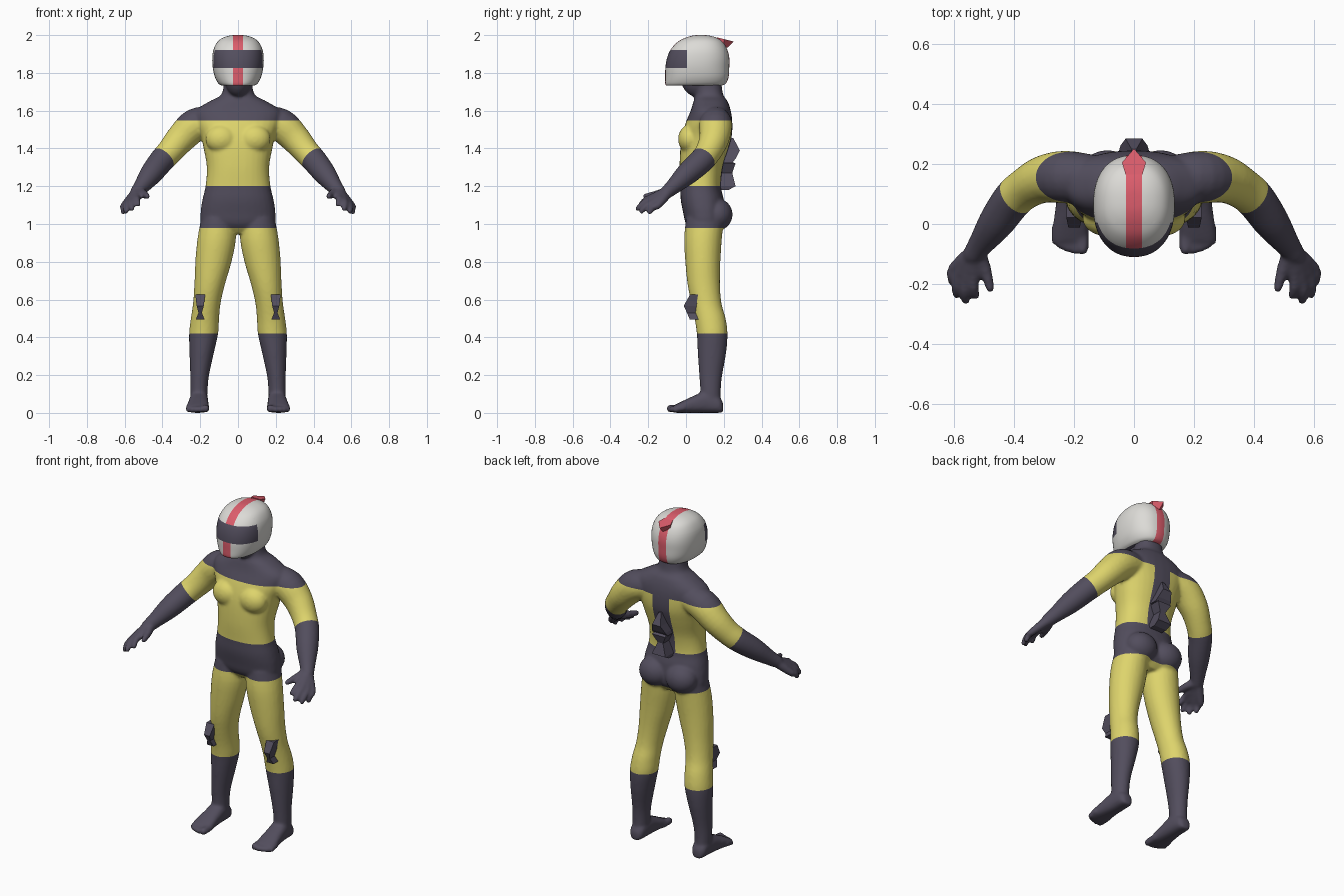
import bpy, bmesh, math
from mathutils import Vector as V

if "Cube" in bpy.data.objects:
    bpy.data.objects.remove(bpy.data.objects["Cube"])


def mat(name, rgb):
    m = bpy.data.materials.new(name)
    m.diffuse_color = (*rgb, 1)
    m.use_nodes = True
    m.node_tree.nodes["Principled BSDF"].inputs["Base Color"].default_value = m.diffuse_color
    return m


YELLOW = mat("suit yellow", (0.73, 0.66, 0.15))
DARK = mat("charcoal", (0.085, 0.075, 0.11))
WHITE = mat("shell white", (0.72, 0.71, 0.68))
RED = mat("stripe red", (0.72, 0.11, 0.15))


def smooth_rows(rows, steps=4):
    """Catmull-Rom interpolation through rows of numbers."""
    out = []
    for i in range(len(rows) - 1):
        a, b = rows[max(i - 1, 0)], rows[i]
        c, d = rows[i + 1], rows[min(i + 2, len(rows) - 1)]
        for s in range(steps):
            t = s / steps
            out.append([0.5 * (2 * q + (r - p) * t + (2 * p - 5 * q + 4 * r - w) * t * t
                               + (3 * q - p - 3 * r + w) * t ** 3)
                        for p, q, r, w in zip(a, b, c, d)])
    return out + [list(rows[-1])]


def loft(bm, rings, n=24, power=2.0, sides=(1,)):
    """Closed skin through (centre, half axis, half axis) rings."""
    for sx in sides:
        loops = []
        for c, u, v in rings:
            loop = []
            for k in range(n):
                t = 2 * math.pi * k / n
                cu, sv = math.cos(t), math.sin(t)
                p = (c + u * math.copysign(abs(cu) ** (2 / power), cu)
                     + v * math.copysign(abs(sv) ** (2 / power), sv))
                loop.append(bm.verts.new((p.x * sx, p.y, p.z)))
            loops.append(loop)
        faces = [bm.faces.new(loops[0]), bm.faces.new(loops[-1])]
        for a, b in zip(loops, loops[1:]):
            for k in range(n):
                j = (k + 1) % n
                faces.append(bm.faces.new((a[k], a[j], b[j], b[k])))
        bmesh.ops.recalc_face_normals(bm, faces=faces)


def column(bm, rows, **kw):
    """Upright loft from (centre x, half width, front y, back y, z)."""
    loft(bm, [(V((x, (f + b) / 2, z)), V((w, 0, 0)), V((0, (b - f) / 2, 0)))
              for x, w, f, b, z in smooth_rows(rows)], **kw)


def tube(bm, rows, n=16):
    """Mirrored round limb along (x, y, z, radius), with rounded tips."""
    pts = smooth_rows(rows)
    cs = [V(p[:3]) for p in pts]
    rings = []
    for i, p in enumerate(pts):
        t = (cs[min(i + 1, len(cs) - 1)] - cs[max(i - 1, 0)]).normalized()
        u = t.cross(V((0.3, 0.5, 1))).normalized()
        rings.append((cs[i], u * p[3], t.cross(u) * p[3]))
    for k in (0.5, 0.8, 0.97):
        s = math.sqrt(1 - k * k)
        rings.append((cs[-1] + t * pts[-1][3] * k, rings[len(pts) - 1][1] * s,
                      rings[len(pts) - 1][2] * s))
    loft(bm, rings, n, sides=(1, -1))


def ball(bm, c, r, sides=(1, -1)):
    rings = []
    for i in range(1, 14):
        a = math.pi * i / 14
        s = math.sin(a)
        rings.append((V((c[0], c[1], c[2] - r[2] * math.cos(a))),
                      V((r[0] * s, 0, 0)), V((0, r[1] * s, 0))))
    loft(bm, rings, sides=sides)


def cut(bm, co, no, test=lambda f: True):
    fs = [f for f in bm.faces if test(f)]
    es = {e for f in fs for e in f.edges}
    vs = {v for f in fs for v in f.verts}
    bmesh.ops.bisect_plane(bm, geom=list(vs) + list(es) + fs, plane_co=co, plane_no=no)


def finish(bm, name, mats, rule=None, smooth=True):
    me = bpy.data.meshes.new(name)
    for m in mats:
        me.materials.append(m)
    for f in bm.faces:
        f.smooth = smooth
        f.material_index = rule(f.calc_center_median(), f) if rule else 0
    bm.to_mesh(me)
    bm.free()
    ob = bpy.data.objects.new(name, me)
    bpy.context.collection.objects.link(ob)
    return ob


# Torso and neck
bm = bmesh.new()
column(bm, [(0, .10, .04, .16, .95), (0, .19, .0, .20, 1.0), (0, .198, -.015, .205, 1.06),
            (0, .188, -.028, .20, 1.13), (0, .172, -.03, .185, 1.2), (0, .165, -.034, .195, 1.3),
            (0, .182, -.03, .225, 1.4), (0, .198, -.02, .243, 1.47), (0, .225, .0, .245, 1.54),
            (0, .225, .025, .237, 1.6), (0, .15, .04, .22, 1.65), (0, .085, .052, .195, 1.69),
            (0, .075, .05, .185, 1.79)], n=32, power=2.3)
ball(bm, (.088, .02, 1.45), (.085, .062, .075))      # chest
ball(bm, (.088, .165, 1.05), (.095, .082, .085))     # buttocks
ball(bm, (0, .065, 1.79), (.075, .098, .12), (1,))   # head

# Legs
column(bm, [(.105, .09, .0, .2, 1.03), (.113, .102, -.01, .19, .92), (.13, .096, -.004, .182, .8),
            (.15, .081, .008, .18, .68), (.165, .073, .028, .188, .58), (.175, .075, .045, .21, .5),
            (.182, .077, .057, .22, .42), (.192, .065, .062, .213, .32), (.203, .05, .07, .192, .2),
            (.207, .046, .075, .184, .12), (.207, .044, .075, .185, .03)], sides=(1, -1))

# Feet and toes
loft(bm, [(V((x, y, h / 2)), V((w, 0, 0)), V((0, 0, h / 2))) for x, y, w, h in smooth_rows(
    [(.207, .197, .022, .05), (.207, .175, .042, .085), (.207, .11, .049, .115), (.21, .04, .054, .09),
     (.213, -.02, .06, .062), (.215, -.06, .058, .042)])], power=2.5, sides=(1, -1))
for x, y, r in ((.172, -.083, .021), (.198, -.086, .016), (.221, -.08, .016),
                (.243, -.07, .016), (.262, -.056, .015)):
    tube(bm, [(x, -.01, .026, r), (x, y * .6, .024, r), (x, y, r + .002, r)], 12)

# Arms
tube(bm, [(.13, .155, 1.55, .075), (.225, .157, 1.525, .088), (.30, .15, 1.455, .08),
          (.36, .12, 1.385, .07), (.405, .082, 1.335, .067), (.46, .005, 1.265, .06),
          (.51, -.065, 1.2, .043), (.535, -.1, 1.17, .036)], 20)

# Fingers, each running from the wrist through its knuckle
for k, t in (((.535, -.175, 1.142), (.528, -.238, 1.105)), ((.56, -.185, 1.127), (.562, -.255, 1.082)),
             ((.583, -.172, 1.112), (.593, -.235, 1.068)), ((.60, -.148, 1.1), (.607, -.192, 1.063))):
    mid = (V(k) + V(t)) / 2 + V((.004, -.006, .006))
    tube(bm, [(.53, -.09, 1.175, .03), (*k, .021), (*mid, .017), (*t, .015)], 12)
tube(bm, [(.528, -.085, 1.175, .03), (.498, -.15, 1.158, .022), (.48, -.215, 1.147, .015)], 12)

# Fuse the parts into one skin
raw = finish(bm, "raw_body", [])
rm = raw.modifiers.new("fuse", 'REMESH')
rm.mode, rm.voxel_size = 'VOXEL', 0.008
sm = raw.modifiers.new("soften", 'SMOOTH')
sm.factor, sm.iterations = 0.5, 7
fused = bpy.data.meshes.new_from_object(raw.evaluated_get(bpy.context.evaluated_depsgraph_get()))
bpy.data.objects.remove(raw)
bm = bmesh.new()
bm.from_mesh(fused)
bpy.data.meshes.remove(fused)

# Suit colours
for z in (.42, .98, 1.2, 1.548):
    cut(bm, (0, 0, z), (0, 0, 1), lambda f: abs(f.calc_center_median().x) < .4)
for s in (1, -1):
    cut(bm, (s * .392, .09, 1.35), (s * .6, -.5, -.63),
        lambda f: f.calc_center_median().x * s > .3)
    cut(bm, (s * .055, 0, 0), (1, 0, 0),
        lambda f: f.calc_center_median().y > .12 and f.calc_center_median().z > 1.15)


def suit(c, f):
    x = abs(c.x)
    if x > .3 and (V((x, c.y, c.z)) - V((.392, .09, 1.35))).dot(V((.6, -.5, -.63))) > 0:
        return 1
    spine = x < .055 and c.y > .12 and c.z > 1.15
    return int(c.z < .42 or (.98 < c.z < 1.2 and x < .4) or c.z > 1.548 or spine)


finish(bm, "body_suit", [YELLOW, DARK], suit)

# Helmet with visor and centre stripe
bm = bmesh.new()
column(bm, [(0, .088, -.105, .19, 1.733), (0, .105, -.11, .212, 1.745), (0, .123, -.11, .226, 1.78),
            (0, .134, -.109, .229, 1.83), (0, .136, -.1, .229, 1.88), (0, .129, -.08, .218, 1.925),
            (0, .108, -.043, .195, 1.965), (0, .078, .0, .16, 1.987), (0, .04, .04, .12, 1.998),
            (0, .008, .072, .088, 2.0)], n=48, power=2.3)
for co, no in (((.026, 0, 0), (1, 0, 0)), ((-.026, 0, 0), (1, 0, 0)), ((0, 0, 1.825), (0, 0, 1)),
               ((0, 0, 1.922), (0, 0, 1)), ((0, .005, 0), (0, 1, 0))):
    cut(bm, co, no)


def helmet_paint(c, f):
    if f.normal.z < -.95 or (1.825 < c.z < 1.922 and c.y < .005):
        return 1
    return 2 if abs(c.x) < .026 else 0


bm.normal_update()
helmet = finish(bm, "helmet", [WHITE, DARK, RED], helmet_paint)
bpy.context.view_layer.objects.active = helmet
helmet.select_set(True)
bpy.ops.object.shade_smooth_by_angle(angle=math.radians(50))


def blade(name, x, rows, m):
    """Faceted four-sided guard from (half width, front y, back y, z)."""
    bm = bmesh.new()
    loops = [[bm.verts.new((x + sx * w, y, z)) for sx, y in ((-1, f), (1, f), (1, b), (-1, b))]
             for w, f, b, z in rows]
    bm.faces.new(loops[0])
    bm.faces.new(loops[-1])
    for a, b in zip(loops, loops[1:]):
        for k in range(4):
            j = (k + 1) % 4
            bm.faces.new((a[k], a[j], b[j], b[k]))
    bmesh.ops.recalc_face_normals(bm, faces=bm.faces[:])
    finish(bm, name, [m], smooth=False)


# Knee guards
for s, side in ((1, "left"), (-1, "right")):
    blade(side + "_knee_guard", s * .2, [(.023, .02, .07, .495), (.009, .005, .065, .53),
                                         (.019, -.012, .065, .567), (.026, .022, .07, .627)], DARK)

# Spine guards
blade("lower_spine_guard", 0, [(.042, .16, .225, 1.18), (.045, .17, .262, 1.2),
                               (.018, .17, .245, 1.27), (.045, .18, .262, 1.32), (.03, .18, .235, 1.335)], DARK)
blade("upper_spine_guard", 0, [(.05, .18, .245, 1.325), (.045, .18, .262, 1.345),
                               (.028, .19, .285, 1.39), (.008, .2, .25, 1.455)], DARK)

# Helmet fin
bm = bmesh.new()
rim = ((-.028, .165), (.028, .165), (.04, .205), (0, .252), (-.04, .205))
top = [bm.verts.new((x, y, 1.988 - (y - .165) * .25)) for x, y in rim]
low = [bm.verts.new((x * .7, .165 + (y - .165) * .65, 1.935)) for x, y in rim]
bm.faces.new(top)
bm.faces.new(low)
for k in range(5):
    bm.faces.new((top[k], top[(k + 1) % 5], low[(k + 1) % 5], low[k]))
bmesh.ops.recalc_face_normals(bm, faces=bm.faces[:])
finish(bm, "helmet_fin", [RED], smooth=False)
